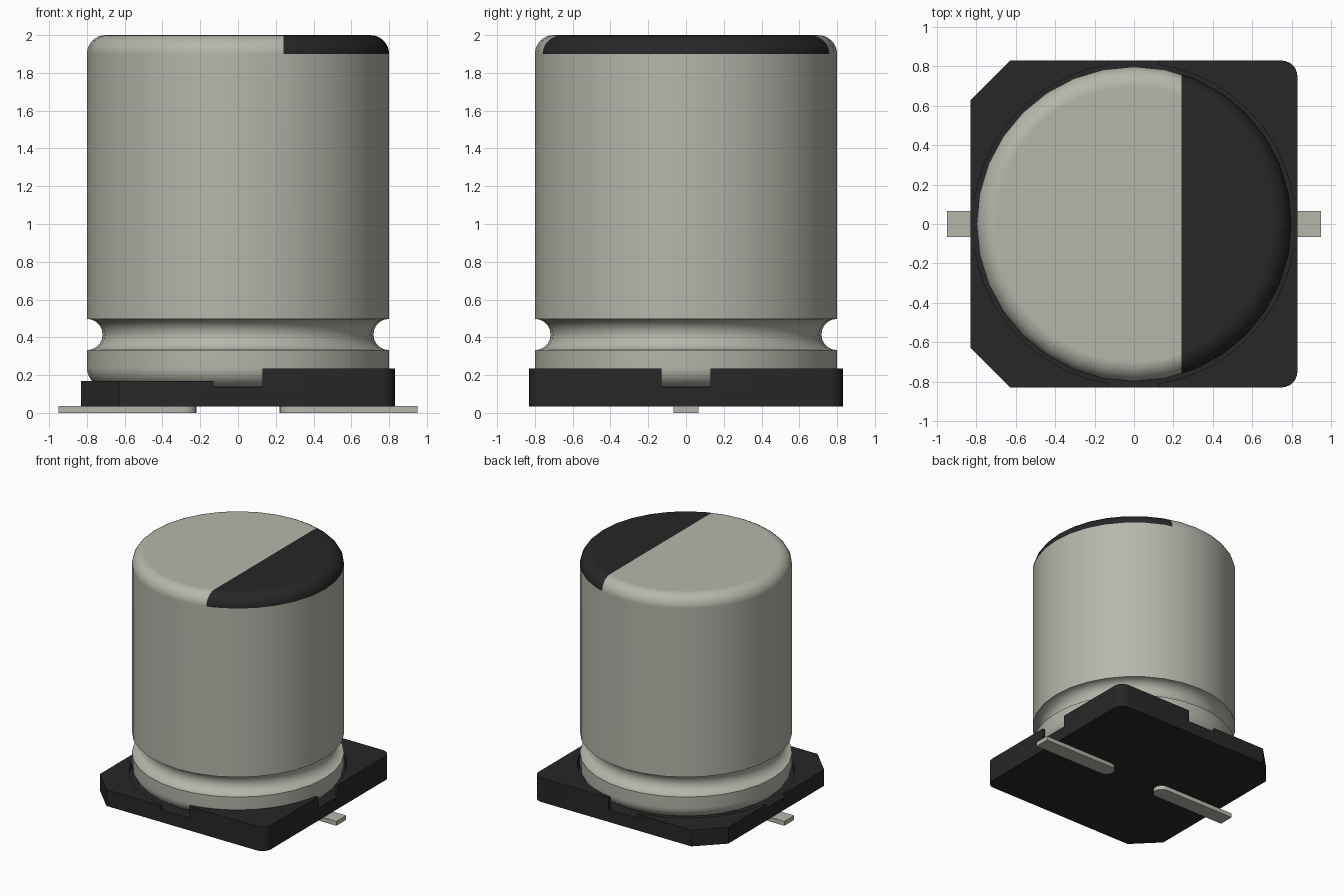
import bpy, bmesh, math
from math import cos, sin, pi

if "Cube" in bpy.data.objects:
    bpy.data.objects.remove(bpy.data.objects["Cube"])


def material(name, rgb):
    m = bpy.data.materials.new(name)
    m.diffuse_color = (*rgb, 1)
    m.use_nodes = True
    m.node_tree.nodes["Principled BSDF"].inputs["Base Color"].default_value = m.diffuse_color
    return m


METAL = material("aluminium", (0.47, 0.47, 0.41))
BLACK = material("black_plastic", (0.02, 0.02, 0.02))


def arc(cx, cy, r, a0, a1, n):
    """Points on an arc, angles in degrees."""
    angles = [math.radians(a0 + (a1 - a0) * i / n) for i in range(n + 1)]
    return [(cx + r * cos(a), cy + r * sin(a)) for a in angles]


def finish(name, bm, mats, smooth=30):
    bmesh.ops.recalc_face_normals(bm, faces=bm.faces)
    me = bpy.data.meshes.new(name)
    bm.to_mesh(me)
    bm.free()
    ob = bpy.data.objects.new(name, me)
    bpy.context.collection.objects.link(ob)
    for m in mats:
        me.materials.append(m)
    bpy.ops.object.select_all(action='DESELECT')
    bpy.context.view_layer.objects.active = ob
    ob.select_set(True)
    if smooth:
        bpy.ops.object.shade_smooth_by_angle(angle=math.radians(smooth))
    return ob


def prism(name, outline, z0, z1, mat, smooth=30):
    bm = bmesh.new()
    face = bm.faces.new([bm.verts.new((x, y, z0)) for x, y in outline])
    ext = bmesh.ops.extrude_face_region(bm, geom=[face])
    top = [g for g in ext["geom"] if isinstance(g, bmesh.types.BMVert)]
    bmesh.ops.translate(bm, verts=top, vec=(0, 0, z1 - z0))
    return finish(name, bm, [mat], smooth)


def rect(x0, x1, y0, y1):
    return [(x0, y0), (x1, y0), (x1, y1), (x0, y1)]


# Can: lathed profile with rounded ends and a crimp groove
R, FLOOR, SIDES = 0.8, 0.137, 32
profile = (arc(R - 0.1, FLOOR + 0.1, 0.1, -90, 0, 6)
           + arc(R, 0.415, 0.083, 270, 90, 10)
           + arc(R - 0.1, 1.9, 0.1, 0, 90, 8))
bm = bmesh.new()
rings = [[bm.verts.new((r * cos(2 * pi * i / SIDES), r * sin(2 * pi * i / SIDES), z))
          for i in range(SIDES)] for r, z in profile]
for a, b in zip(rings, rings[1:]):
    for i in range(SIDES):
        j = (i + 1) % SIDES
        bm.faces.new((a[i], a[j], b[j], b[i]))
bm.faces.new(rings[0])
bm.faces.new(rings[-1])

# Polarity mark: the black segment of the rounded top
MARK_X = 0.24
cap = [f for f in bm.faces if f.calc_center_median().z > 1.9]
geom = (cap + list({e for f in cap for e in f.edges})
        + list({v for f in cap for v in f.verts}))
bmesh.ops.bisect_plane(bm, geom=geom, plane_co=(MARK_X, 0, 0), plane_no=(1, 0, 0))
for f in bm.faces:
    c = f.calc_center_median()
    if c.z > 1.9 and c.x > MARK_X:
        f.material_index = 1
can = finish("can", bm, [METAL, BLACK])
can.modifiers.new("flat_top_normals", 'WEIGHTED_NORMAL').keep_sharp = True

# Base: chamfered on the -x corners, rounded on the +x corners
H, C, F = 0.83, 0.2, 0.08
outline = ([(-H, H - C), (-H, -H + C), (-H + C, -H)]
           + arc(H - F, -H + F, F, -90, 0, 6)
           + arc(H - F, H - F, F, 0, 90, 6)
           + [(-H + C, H)])
base = prism("base", outline, 0.035, 0.235, BLACK, None)

# Base cut-outs: lower left half, side notches, round seat for the can
cutters = [
    prism("low_side_cutter", rect(-1, 0, -1, 1), 0.17, 0.5, BLACK, None),
    prism("notch_x_cutter", rect(-1, 1, -0.13, 0.13), FLOOR, 0.5, BLACK, None),
    prism("notch_y_cutter", rect(-0.13, 0.13, -1, 1), FLOOR, 0.5, BLACK, None),
    prism("seat_cutter", arc(0, 0, 0.82, 0, 360, 48)[:-1], FLOOR, 0.5, BLACK, None),
]
bpy.ops.object.select_all(action='DESELECT')
bpy.context.view_layer.objects.active = base
base.select_set(True)
for cutter in cutters:
    mod = base.modifiers.new(cutter.name, 'BOOLEAN')
    mod.operation, mod.solver, mod.object = 'DIFFERENCE', 'EXACT', cutter
    bpy.ops.object.modifier_apply(modifier=mod.name)
    bpy.data.objects.remove(cutter)
bpy.ops.object.shade_smooth_by_angle(angle=math.radians(30))

# Leads: flat strips with rounded inner ends, one per side
W = 0.065
for name, s in (("right_lead", 1), ("left_lead", -1)):
    strip = [(0.95, W)] + arc(0.22 + W, 0, W, 90, 270, 10) + [(0.95, -W)]
    prism(name, [(s * x, y) for x, y in strip], 0.0, 0.036, METAL)
